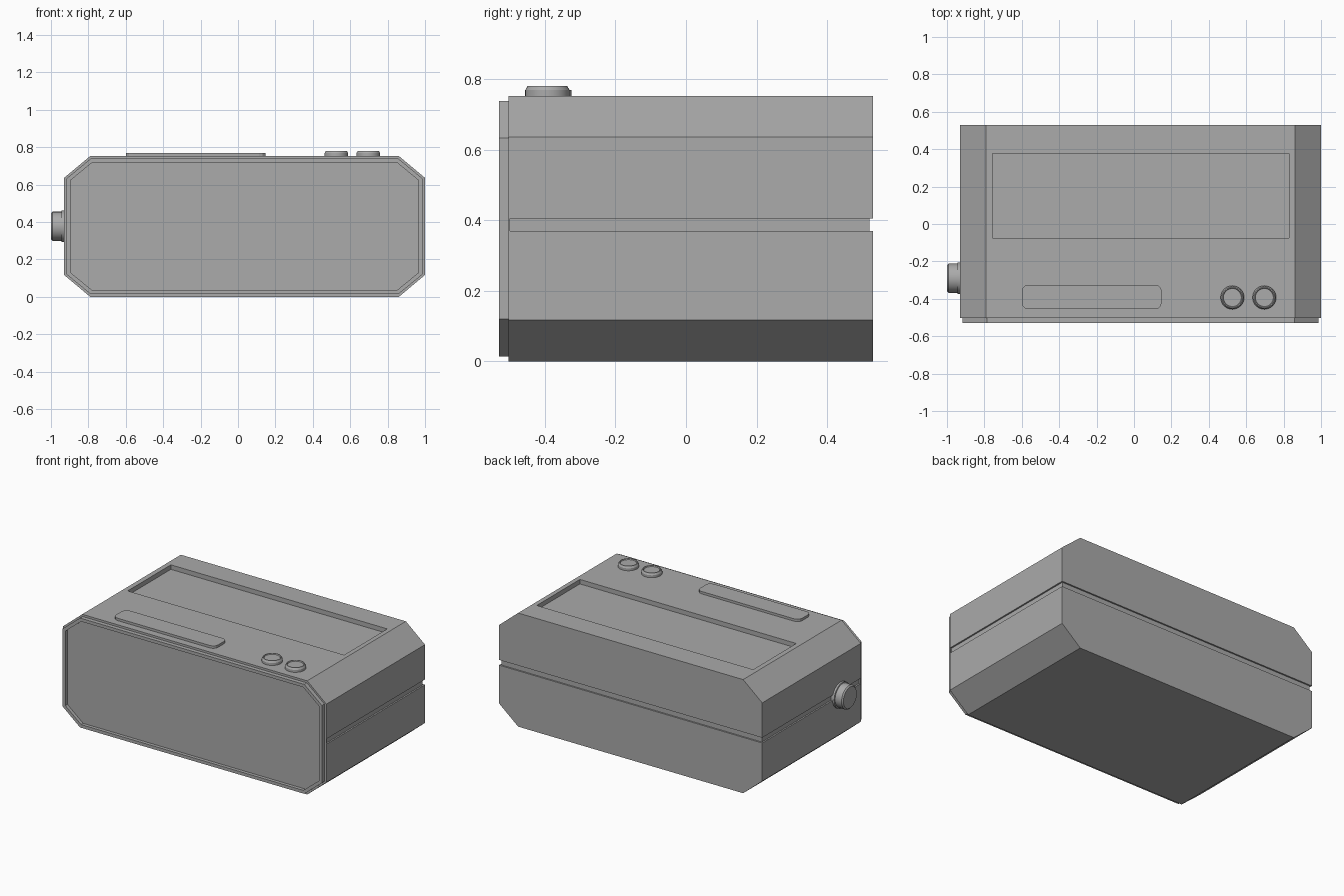
import bpy, bmesh, math
from mathutils import Matrix, Vector

cube = bpy.data.objects.get("Cube")
if cube:
    bpy.data.objects.remove(cube, do_unlink=True)

GREY = (0.405, 0.405, 0.405, 1)
grey = bpy.data.materials.new("plain_grey")
grey.use_nodes = True
grey.diffuse_color = GREY
grey.node_tree.nodes["Principled BSDF"].inputs["Base Color"].default_value = GREY

# Case extents
LEFT, RIGHT, TOP = -0.93, 1.0, 0.753
FRONT, BACK = -0.503, 0.53
CUT_X, CUT_Z = 0.14, 0.117
GROOVE_LOW, GROOVE_HIGH = 0.37, 0.405


def finish(name, bm):
    bmesh.ops.recalc_face_normals(bm, faces=bm.faces)
    mesh = bpy.data.meshes.new(name)
    bm.to_mesh(mesh)
    bm.free()
    mesh.materials.append(grey)
    obj = bpy.data.objects.new(name, mesh)
    bpy.context.collection.objects.link(obj)
    return obj


def prism(points, offset):
    """Closed prism from a polygon swept by an offset; returns bmesh and its first cap."""
    bm = bmesh.new()
    cap = bm.faces.new([bm.verts.new(p) for p in points])
    end = bmesh.ops.extrude_face_region(bm, geom=[cap], use_keep_orig=True)
    moved = [v for v in end["geom"] if isinstance(v, bmesh.types.BMVert)]
    bmesh.ops.translate(bm, verts=moved, vec=offset)
    bmesh.ops.recalc_face_normals(bm, faces=bm.faces)
    return bm, cap


def octagon(inset, y):
    """Chamfered case outline, moved inwards by the inset."""
    x0, x1, z0, z1 = LEFT + inset, RIGHT - inset, inset, TOP - inset
    cx, cz = CUT_X - inset * 0.8, CUT_Z - inset * 0.8
    return [Vector((x, y, z)) for x, z in (
        (x0 + cx, z0), (x1 - cx, z0), (x1, z0 + cz), (x1, z1 - cz),
        (x1 - cx, z1), (x0 + cx, z1), (x0, z1 - cz), (x0, z0 + cz))]


def box(name, x0, x1, y0, y1, z0, z1):
    pts = [(x0, y0, z0), (x1, y0, z0), (x1, y1, z0), (x0, y1, z0)]
    bm, _ = prism(pts, (0, 0, z1 - z0))
    return finish(name, bm)


def lathe(name, rings, origin, turn=None, sides=32):
    """Stack of (radius, height) rings turned about z, then placed."""
    bm = bmesh.new()
    loops = [[bm.verts.new((r * math.cos(math.tau * i / sides),
                            r * math.sin(math.tau * i / sides), h))
              for i in range(sides)] for r, h in rings]
    for a, b in zip(loops, loops[1:]):
        for i in range(sides):
            j = (i + 1) % sides
            bm.faces.new((a[i], a[j], b[j], b[i]))
    bm.faces.new(loops[0])
    bm.faces.new(loops[-1])
    bm.transform(Matrix.Translation(origin) @ (turn or Matrix()))
    obj = finish(name, bm)
    bpy.ops.object.select_all(action="DESELECT")
    obj.select_set(True)
    bpy.context.view_layer.objects.active = obj
    bpy.ops.object.shade_smooth_by_angle(angle=math.radians(30))
    return obj


# Upper and lower shells, parted by a groove
def shell(name, seam, corners):
    """Half of the case: four neighbouring corners closed by the seam."""
    pts = [octagon(0, FRONT)[i] for i in corners]
    pts += [Vector((pts[-1].x, FRONT, seam)), Vector((pts[0].x, FRONT, seam))]
    bm, _ = prism(pts, (0, BACK - FRONT, 0))
    return finish(name, bm)


shell("lower_shell", GROOVE_LOW, (7, 0, 1, 2))
upper_shell = shell("upper_shell", GROOVE_HIGH, (3, 4, 5, 6))
box("groove_core", LEFT + 0.01, RIGHT - 0.01, FRONT + 0.001, BACK - 0.01,
    GROOVE_LOW - 0.01, GROOVE_HIGH + 0.01)
# Thin lip that closes the groove at the front
box("groove_front_lip", LEFT, RIGHT, FRONT, FRONT + 0.004, GROOVE_LOW, GROOVE_HIGH)

# Shallow tray sunk into the top
cutter = box("tray_cutter", -0.757, 0.83, -0.074, 0.378, TOP - 0.03, TOP + 0.1)
cutter.hide_render = True
cutter.hide_viewport = True
cut = upper_shell.modifiers.new("tray", "BOOLEAN")
cut.operation = "DIFFERENCE"
cut.solver = "EXACT"
cut.object = cutter

# Front frame: flat rim with straight walls down to a recessed panel
bm, cap = prism(octagon(0.014, FRONT - 0.027), (0, 0.027, 0))
bmesh.ops.inset_region(bm, faces=[cap], thickness=0.021, use_even_offset=True)
panel = bmesh.ops.extrude_discrete_faces(bm, faces=[cap])["faces"][0]
bmesh.ops.translate(bm, verts=panel.verts[:], vec=(0, 0.022, 0))
finish("front_frame", bm)

# Long touch bar with rounded corners
bar = []
R = 0.035
for cx, cy, start in ((0.113, -0.36, 0), (-0.565, -0.36, 90),
                      (-0.565, -0.42, 180), (0.113, -0.42, 270)):
    for step in range(4):
        a = math.radians(start + step * 30)
        bar.append((cx + R * math.cos(a), cy + R * math.sin(a), TOP - 0.005))
bm, _ = prism(bar, (0, 0, 0.021))
finish("top_bar", bm)

# Two round buttons with dished tops
for side, x in (("right", 0.526), ("left", 0.697)):
    lathe(side + "_button",
          [(0.063, -0.005), (0.063, 0.016), (0.056, 0.028), (0.051, 0.028), (0.048, 0.022)],
          (x, -0.393, TOP))

# Side dial on a collar
lathe("side_dial",
      [(0.085, -0.02), (0.085, 0.013), (0.078, 0.015), (0.078, 0.062), (0.07, 0.07)],
      (LEFT, -0.29, 0.377), Matrix.Rotation(-math.pi / 2, 4, "Y"))
